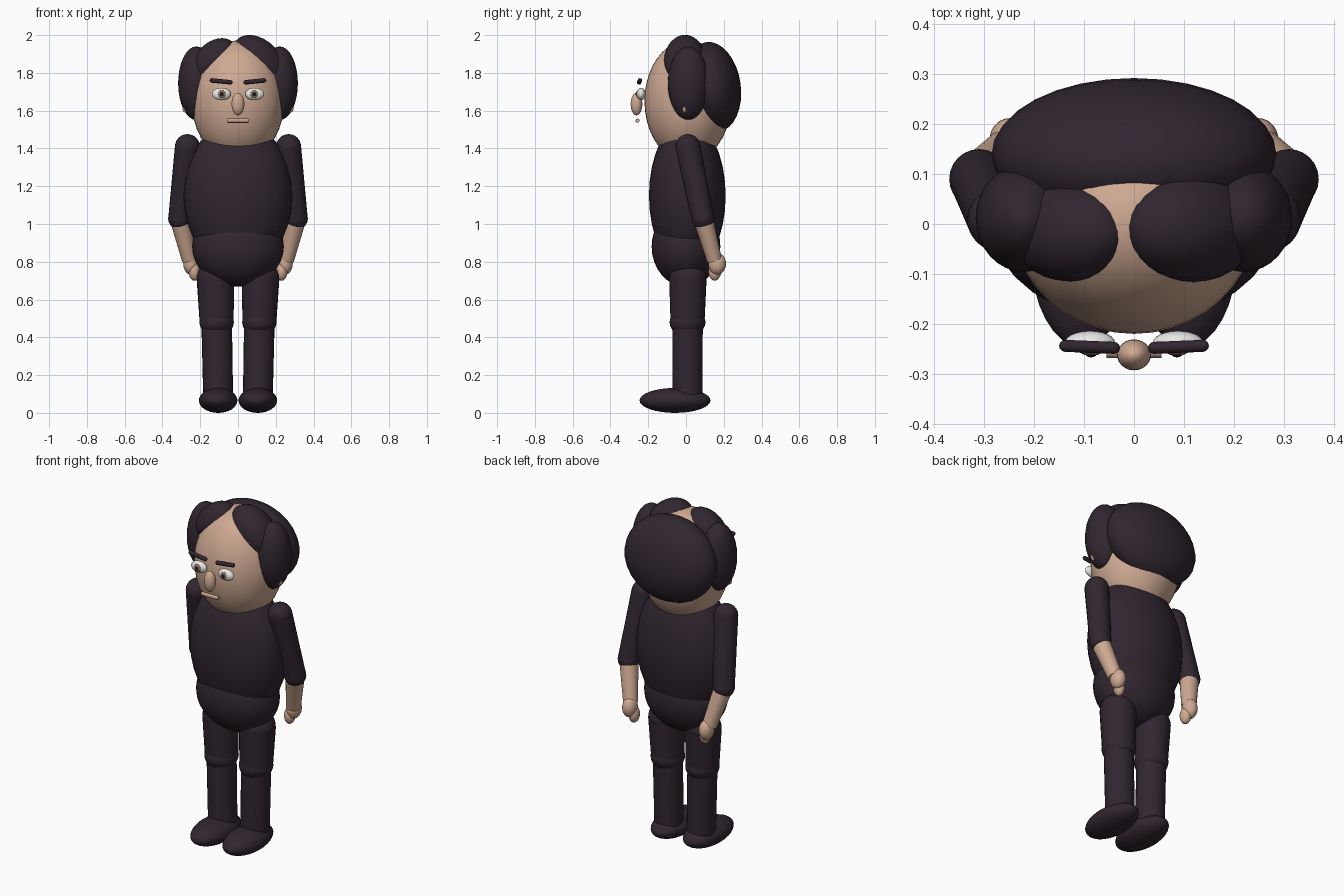
import bpy, math
from mathutils import Vector, Matrix

if "Cube" in bpy.data.objects:
    bpy.data.objects.remove(bpy.data.objects["Cube"])


def material(name, rgb):
    m = bpy.data.materials.new(name)
    m.diffuse_color = (*rgb, 1)
    m.use_nodes = True
    m.node_tree.nodes["Principled BSDF"].inputs["Base Color"].default_value = m.diffuse_color
    return m


DARK = material("dark_plum", (0.030, 0.019, 0.029))
SKIN = material("skin", (0.62, 0.40, 0.29))
LIP = material("lip", (0.58, 0.34, 0.26))
WHITE = material("eye_white", (0.80, 0.80, 0.78))
BROWN = material("iris_brown", (0.27, 0.17, 0.12))
BLACK = material("pupil_black", (0.012, 0.009, 0.012))


def finish(name, mat):
    ob = bpy.context.object
    ob.name = name
    ob.data.materials.append(mat)
    bpy.ops.object.shade_smooth_by_angle(angle=math.radians(40))
    return ob


def ball(name, mat, loc, radii, rot=(0, 0, 0), seg=32):
    """Ellipsoid with given radii."""
    bpy.ops.mesh.primitive_uv_sphere_add(segments=seg, ring_count=seg // 2, radius=1,
                                         location=loc, rotation=rot)
    bpy.context.object.scale = radii
    return finish(name, mat)


def limb(name, mat, a, b, ra, rb, seg=24):
    """Tapered tube from a to b."""
    a, b = Vector(a), Vector(b)
    d = b - a
    bpy.ops.mesh.primitive_cone_add(vertices=seg, radius1=ra, radius2=rb, depth=d.length)
    ob = finish(name, mat)
    ob.matrix_world = Matrix.Translation((a + b) / 2) @ d.to_track_quat('Z', 'Y').to_matrix().to_4x4()
    return ob


# Body and head
ball("torso", DARK, (0, 0.007, 1.15), (0.287, 0.203, 0.40))
ball("pelvis", DARK, (0, 0, 0.88), (0.243, 0.182, 0.212))
ball("head", SKIN, (0, 0.01, 1.65), (0.245, 0.230, 0.322), seg=40)

# Hair
ball("back_hair", DARK, (0, 0.14, 1.725), (0.285, 0.150, 0.24), (math.radians(8), 0, 0))
ball("top_hair_right", DARK, (0.112, -0.005, 1.86), (0.165, 0.112, 0.112), (0, math.radians(45), 0))
ball("top_hair_left", DARK, (-0.128, -0.015, 1.862), (0.142, 0.100, 0.098), (0, math.radians(-45), 0))

# Face
ball("nose", SKIN, (0, -0.262, 1.635), (0.034, 0.031, 0.06), seg=24)
limb("mouth", LIP, (-0.055, -0.257, 1.547), (0.055, -0.257, 1.547), 0.011, 0.011, 12)

for s, side in ((1, "right"), (-1, "left")):
    # Side hair and ears
    ball("side_hair_" + side, DARK, (s * 0.22, 0.012, 1.745), (0.097, 0.108, 0.195))
    ball("ear_" + side, SKIN, (s * 0.272, -0.008, 1.61), (0.022, 0.012, 0.022), seg=16)
    # Eyes and brows
    ball("eye_" + side, WHITE, (s * 0.088, -0.237, 1.688), (0.05, 0.023, 0.033), seg=24)
    ball("iris_" + side, BROWN, (s * 0.086, -0.254, 1.688), (0.022, 0.010, 0.022), seg=20)
    ball("pupil_" + side, BLACK, (s * 0.086, -0.261, 1.688), (0.011, 0.006, 0.011), seg=16)
    inner, outer = (s * 0.04, -0.248, 1.750), (s * 0.138, -0.244, 1.760)
    limb("brow_" + side, DARK, inner, outer, 0.012, 0.012, 12)
    ball("brow_inner_tip_" + side, DARK, inner, (0.012,) * 3, seg=12)
    ball("brow_outer_tip_" + side, DARK, outer, (0.012,) * 3, seg=12)
    # Arms
    shoulder, elbow, wrist = (s * 0.268, 0.01, 1.41), (s * 0.31, 0.09, 1.03), (s * 0.257, 0.15, 0.81)
    ball("shoulder_" + side, DARK, shoulder, (0.066, 0.066, 0.066), seg=24)
    limb("upper_arm_" + side, DARK, shoulder, elbow, 0.066, 0.059)
    ball("elbow_" + side, DARK, elbow, (0.06, 0.06, 0.06), seg=24)
    limb("forearm_" + side, SKIN, elbow, wrist, 0.052, 0.040)
    ball("hand_" + side, SKIN, (s * 0.25, 0.165, 0.79), (0.040, 0.047, 0.058), seg=24)
    ball("thumb_" + side, SKIN, (s * 0.232, 0.152, 0.75), (0.030, 0.034, 0.050), seg=20)
    # Legs
    hip, knee, ankle = (s * 0.12, 0.01, 0.71), (s * 0.113, 0.008, 0.48), (s * 0.105, 0.008, 0.08)
    ball("hip_" + side, DARK, hip, (0.098, 0.098, 0.098))
    limb("thigh_" + side, DARK, hip, knee, 0.099, 0.090)
    ball("knee_" + side, DARK, (s * 0.113, 0.008, 0.48), (0.091, 0.095, 0.075))
    limb("shin_" + side, DARK, knee, ankle, 0.081, 0.079)
    ball("foot_" + side, DARK, (s * 0.105, -0.058, 0.066), (0.102, 0.188, 0.066))
